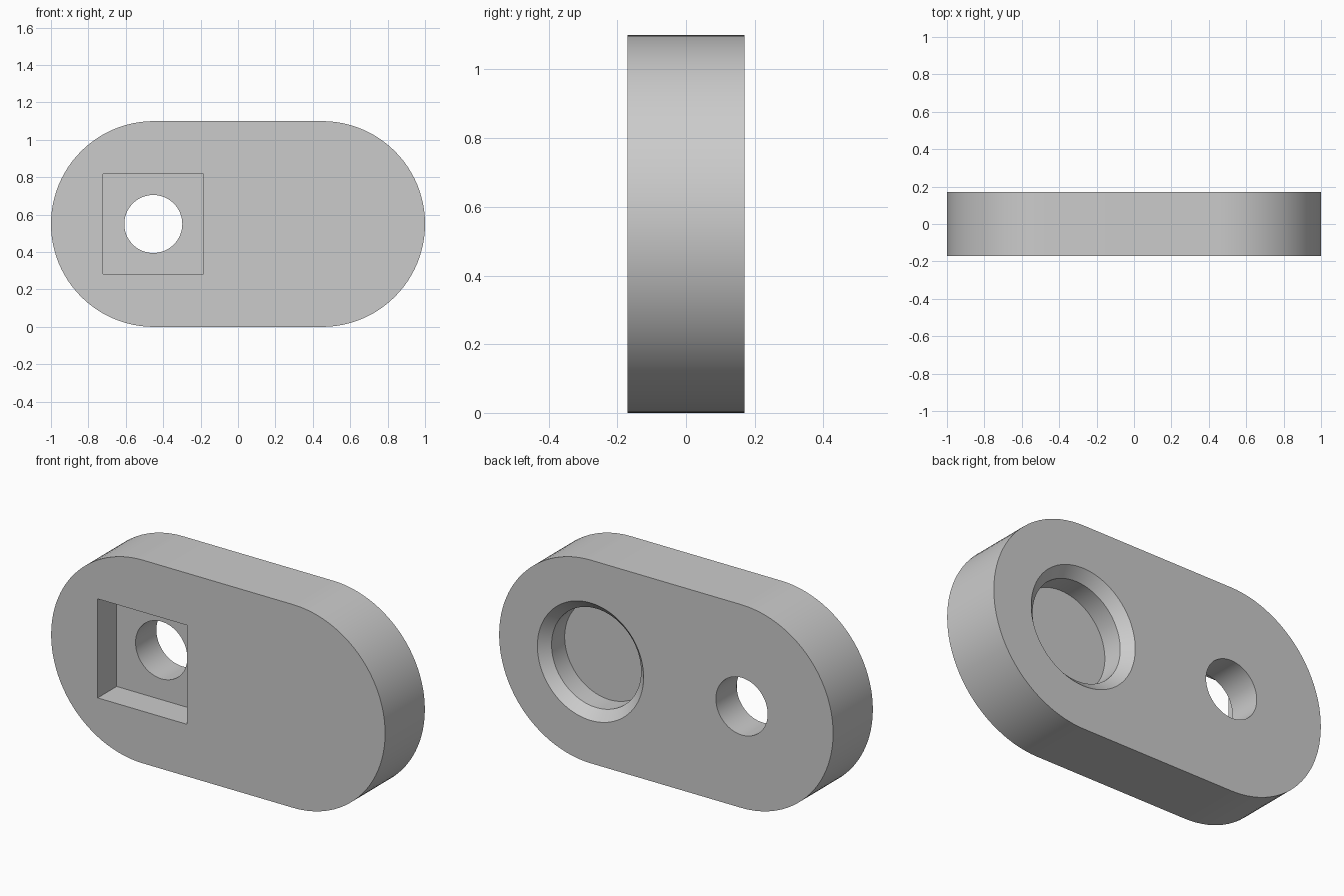
import bpy
import bmesh
from math import sin, cos, pi, radians

HEIGHT, DEPTH, HOLE_X = 1.10, 0.34, 0.453
MID, FRONT, BACK = HEIGHT / 2, -DEPTH / 2, DEPTH / 2
STEPS = 96

if "Cube" in bpy.data.objects:
    bpy.data.objects.remove(bpy.data.objects["Cube"], do_unlink=True)

grey = bpy.data.materials.new("plain grey")
grey.use_nodes = True
grey.diffuse_color = (0.6, 0.6, 0.6, 1)
grey.node_tree.nodes["Principled BSDF"].inputs["Base Color"].default_value = grey.diffuse_color


def circle(x, r):
    return [(x + r * cos(2 * pi * i / STEPS), MID + r * sin(2 * pi * i / STEPS))
            for i in range(STEPS)]


def square(x, half):
    return [(x + a * half, MID + b * half) for a, b in ((1, 1), (-1, 1), (-1, -1), (1, -1))]


def stadium(half_width, r):
    points = []
    for side, start in ((1, -pi / 2), (-1, pi / 2)):
        for i in range(STEPS // 2 + 1):
            a = start + 2 * pi * i / STEPS
            points.append((side * (half_width - r) + r * cos(a), MID + r * sin(a)))
    return points


def loft(name, sections):
    """Closed solid through matching x-z outlines, each placed at its own y."""
    bm = bmesh.new()
    rings = [[bm.verts.new((x, y, z)) for x, z in outline] for y, outline in sections]
    n = len(rings[0])
    for a, b in zip(rings, rings[1:]):
        for i in range(n):
            j = (i + 1) % n
            bm.faces.new((a[i], a[j], b[j], b[i]))
    bm.faces.new(rings[0])
    bm.faces.new(rings[-1])
    bmesh.ops.recalc_face_normals(bm, faces=bm.faces)
    mesh = bpy.data.meshes.new(name)
    bm.to_mesh(mesh)
    bm.free()
    mesh.materials.append(grey)
    obj = bpy.data.objects.new(name, mesh)
    bpy.context.collection.objects.link(obj)
    return obj


# Rounded link plate
plate = loft("link_plate", [(FRONT, stadium(1, MID)), (BACK, stadium(1, MID))])

# Square front pocket, through hole, and chamfered round recess in the back
R, CHAMFER, RECESS = 0.268, 0.05, 0.162
cutters = [
    loft("square_pocket_cutter", [(FRONT - 0.1, square(-HOLE_X, R)),
                                  (FRONT + RECESS, square(-HOLE_X, R))]),
    loft("through_hole_cutter", [(y, circle(-HOLE_X, 0.155)) for y in (FRONT - 0.2, BACK + 0.2)]),
    loft("round_recess_cutter", [(BACK - RECESS, circle(HOLE_X, R)),
                                 (BACK - CHAMFER, circle(HOLE_X, R)),
                                 (BACK + CHAMFER, circle(HOLE_X, R + 2 * CHAMFER))]),
]
bpy.ops.object.select_all(action="DESELECT")
plate.select_set(True)
bpy.context.view_layer.objects.active = plate
for cutter in cutters:
    cutter.hide_render = True
    mod = plate.modifiers.new(cutter.name, "BOOLEAN")
    mod.operation, mod.solver, mod.object = "DIFFERENCE", "EXACT", cutter
    bpy.ops.object.modifier_apply(modifier=mod.name)
for cutter in cutters:
    bpy.data.objects.remove(cutter, do_unlink=True)

# Smooth curved walls, crisp rims
bpy.ops.object.shade_smooth_by_angle(angle=radians(30))
